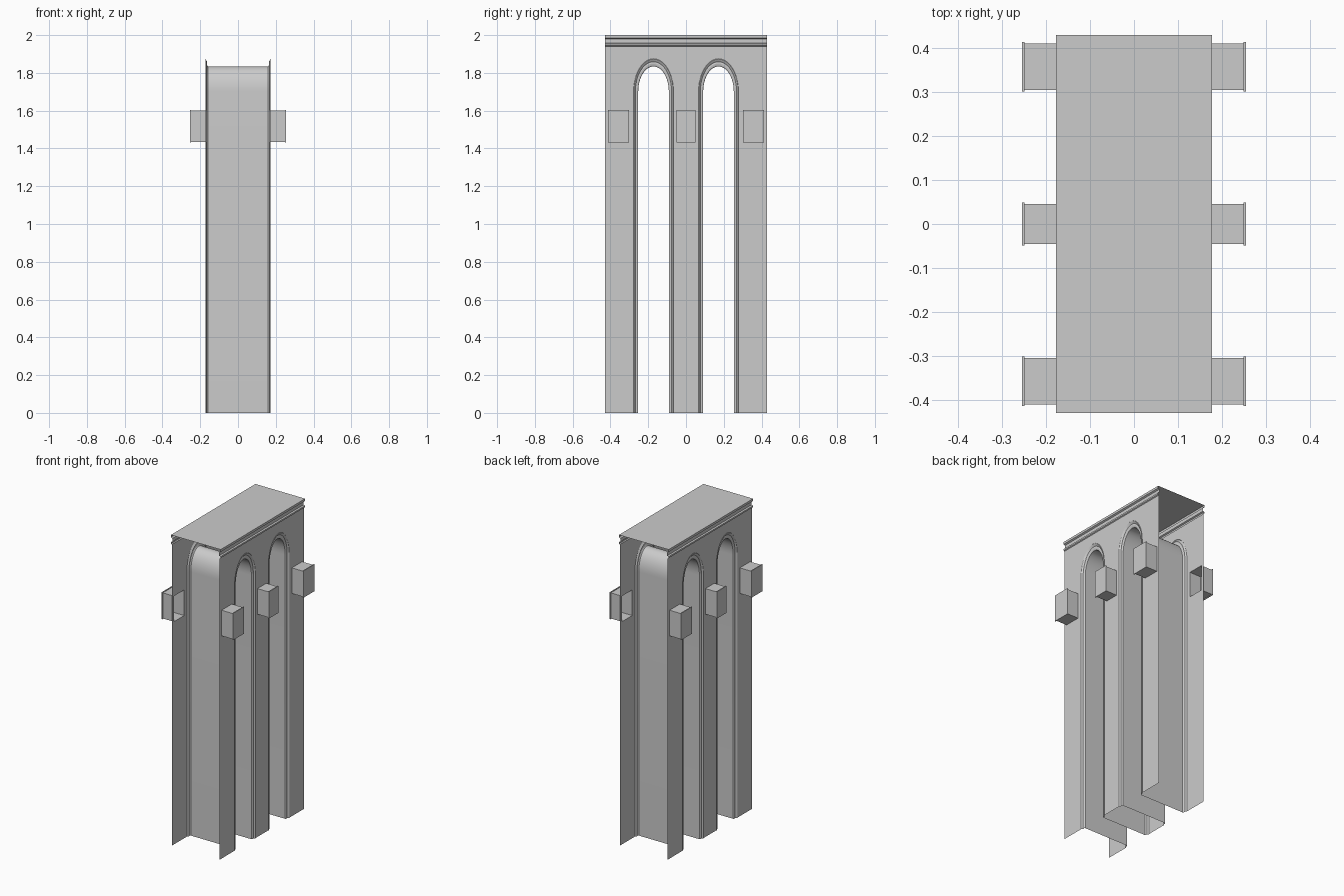
import bpy, bmesh, math

if "Cube" in bpy.data.objects:
    bpy.data.objects.remove(bpy.data.objects["Cube"])

HALF_LEN = 0.43      # half length along y
WALL_X = 0.17        # wall plane
WALL_TOP = 1.94
SPRING = 1.70        # where the arch starts to curve
ARCH_Y = 0.172       # arch centres
SEG = 24
BOXES = [(-0.41, -0.305), (-0.045, 0.045), (0.305, 0.41)]
BOX_Z = (1.435, 1.60)


def finish(name, bm, smooth=False):
    mesh = bpy.data.meshes.new(name)
    bm.to_mesh(mesh)
    bm.free()
    ob = bpy.data.objects.new(name, mesh)
    bpy.context.collection.objects.link(ob)
    if smooth:
        bpy.context.view_layer.objects.active = ob
        ob.select_set(True)
        bpy.ops.object.shade_smooth_by_angle(angle=math.radians(25))
        ob.select_set(False)
    return ob


def arch_points(cy, half, rise):
    """Arch outline from the foot on -y to the foot on +y."""
    pts = [(cy - half, 0)]
    for i in range(SEG + 1):
        a = math.pi * (1 - i / SEG)
        pts.append((cy + half * math.cos(a), SPRING + rise * math.sin(a)))
    return pts + [(cy + half, 0)]


def rect(y0, y1, z0, z1):
    return [(y0, z0), (y1, z0), (y1, z1), (y0, z1)]


def loft(bm, rows, closed=False):
    """Join successive rows of 3D points with quads."""
    rows = [[bm.verts.new(p) for p in r] for r in rows]
    n = len(rows[0])
    for a, b in zip(rows, rows[1:]):
        for i in range(n if closed else n - 1):
            j = (i + 1) % n
            bm.faces.new((a[i], a[j], b[j], b[i]))
    return rows


def wall(name, s):
    """Sheet wall with two arch cut-outs and three box openings."""
    bm = bmesh.new()
    outline = [(-HALF_LEN, WALL_TOP), (-HALF_LEN, 0)]
    for cy in (-ARCH_Y, ARCH_Y):
        outline += arch_points(cy, 0.106, 0.175)
    outline += [(HALF_LEN, 0), (HALF_LEN, WALL_TOP)]
    edges = []
    for loop in [outline] + [rect(*b, *BOX_Z) for b in BOXES]:
        vs = [bm.verts.new((s * WALL_X, y, z)) for y, z in loop]
        edges += [bm.edges.new((vs[i - 1], vs[i])) for i in range(len(vs))]
    bmesh.ops.triangle_fill(bm, edges=edges, use_beauty=True,
                            normal=(s, 0, 0))
    for f in bm.faces:
        f.normal_update()
        if f.normal.x * s < 0:
            f.normal_flip()
    return finish(name, bm)


def box(name, s, y0, y1):
    """Hollow box, open toward the inside, with a small outer lip."""
    bm = bmesh.new()
    rows = []
    for x, g in ((WALL_X, 0), (0.249, 0), (0.249, 0.004), (0.255, 0.004)):
        r = rect(y0 - g, y1 + g, BOX_Z[0] - g, BOX_Z[1] + g)
        rows.append([(s * x, y, z) for y, z in r])
    rows = loft(bm, rows, closed=True)
    bm.faces.new(rows[-1])
    bmesh.ops.recalc_face_normals(bm, faces=bm.faces)
    return finish(name, bm)


# Side walls and projecting boxes
for side, s in (("left", -1), ("right", 1)):
    wall(side + "_wall", s)
    for i, (y0, y1) in enumerate(BOXES):
        box(f"{side}_box_{i + 1}", s, y0, y1)

# Arch passages: coved trim on both sides joined by the vault lining
TRIM = [(0, 0.17), (0.06, 0.172), (0.18, 0.170), (0.40, 0.163),
        (0.60, 0.1645), (0.85, 0.163), (1, 0.159)]
section = TRIM + [(t, -x) for t, x in reversed(TRIM)]
for name, cy in (("front_arch", -ARCH_Y), ("back_arch", ARCH_Y)):
    bm = bmesh.new()
    rows = []
    for t, x in section:
        pts = arch_points(cy, 0.106 - 0.025 * t, 0.175 - 0.041 * t)
        rows.append([(x, y, z) for y, z in pts])
    loft(bm, rows)
    bm.normal_update()
    # Faces look into the opening
    for f in bm.faces:
        c = f.calc_center_median()
        inward = (cy - c.y) * f.normal.y + (min(c.z, SPRING) - c.z) * f.normal.z
        if inward < 0:
            f.normal_flip()
    finish(name, bm, smooth=True)

# Cornice and top deck: one open profile extruded along y
CORNICE = [(WALL_X, WALL_TOP), (0.176, 1.944), (0.176, 1.954), (0.167, 1.958),
           (0.167, 1.980), (0.177, 1.985), (0.177, 2.0)]
profile = CORNICE + [(-x, z) for x, z in reversed(CORNICE)]
bm = bmesh.new()
loft(bm, [[(x, y, z) for x, z in profile] for y in (HALF_LEN, -HALF_LEN)])
bm.normal_update()
if max(bm.faces, key=lambda f: f.calc_center_median().z).normal.z < 0:
    bmesh.ops.reverse_faces(bm, faces=bm.faces)
finish("cornice_and_deck", bm)
